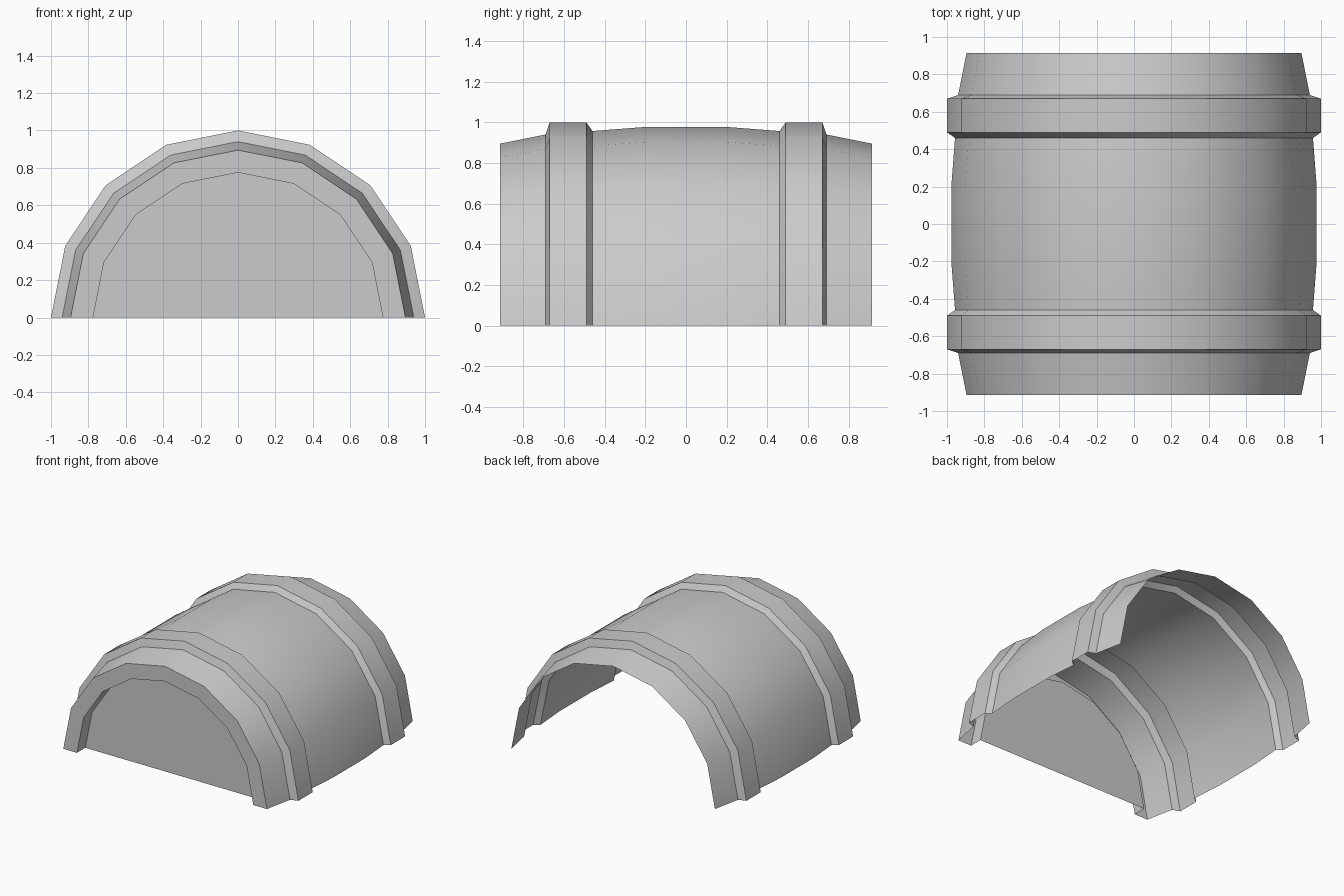
import bpy, bmesh, math

if "Cube" in bpy.data.objects:
    bpy.data.objects.remove(bpy.data.objects["Cube"], do_unlink=True)

SEGMENTS = 8  # facets across the half circle

grey = bpy.data.materials.new("plain_grey")
grey.use_nodes = True
colour = (0.6, 0.6, 0.6, 1)
grey.diffuse_color = colour
grey.node_tree.nodes["Principled BSDF"].inputs["Base Color"].default_value = colour


def arch_ring(bm, y, r):
    angles = [math.pi * i / SEGMENTS for i in range(SEGMENTS + 1)]
    return [bm.verts.new((r * math.cos(a), y, r * math.sin(a))) for a in angles]


def finish(name, bm):
    mesh = bpy.data.meshes.new(name)
    bm.to_mesh(mesh)
    bm.free()
    mesh.materials.append(grey)
    obj = bpy.data.objects.new(name, mesh)
    bpy.context.collection.objects.link(obj)
    bpy.ops.object.select_all(action='DESELECT')
    obj.select_set(True)
    bpy.context.view_layer.objects.active = obj
    bpy.ops.object.shade_smooth_by_angle(angle=math.radians(30))
    return obj


def half_revolve(name, profile):
    """Sweep (y, radius) points over the half circle, facing outward."""
    bm = bmesh.new()
    rings = [arch_ring(bm, y, r) for y, r in profile]
    for a, b in zip(rings, rings[1:]):
        for i in range(SEGMENTS):
            bm.faces.new((a[i], a[i + 1], b[i + 1], b[i]))
    return finish(name, bm)


# Bulging middle of the barrel
half_revolve("barrel_middle", [(-0.46, 0.957), (-0.2, 0.977), (0.2, 0.977), (0.46, 0.957)])

# Tapered ends and raised hoops
end_profile = [(-0.915, 0.895), (-0.69, 0.94)]
hoop_profile = [(-0.69, 0.94), (-0.67, 1.0), (-0.49, 1.0), (-0.46, 0.957)]
for side, sign in (("front", 1), ("back", -1)):
    for part, profile in (("end", end_profile), ("hoop", hoop_profile)):
        points = [(sign * y, r) for y, r in profile][::sign]
        half_revolve(f"{side}_{part}", points)

# Front rim with its recess
half_revolve("front_rim", [(-0.81, 0.775), (-0.915, 0.775), (-0.915, 0.895)])

# Recessed flat panel closing the front only
bm = bmesh.new()
bm.faces.new(arch_ring(bm, -0.81, 0.775)[::-1])
bmesh.ops.recalc_face_normals(bm, faces=bm.faces)
for f in bm.faces:
    f.normal_update()
    if f.normal.y > 0:
        f.normal_flip()
finish("front_panel", bm)
